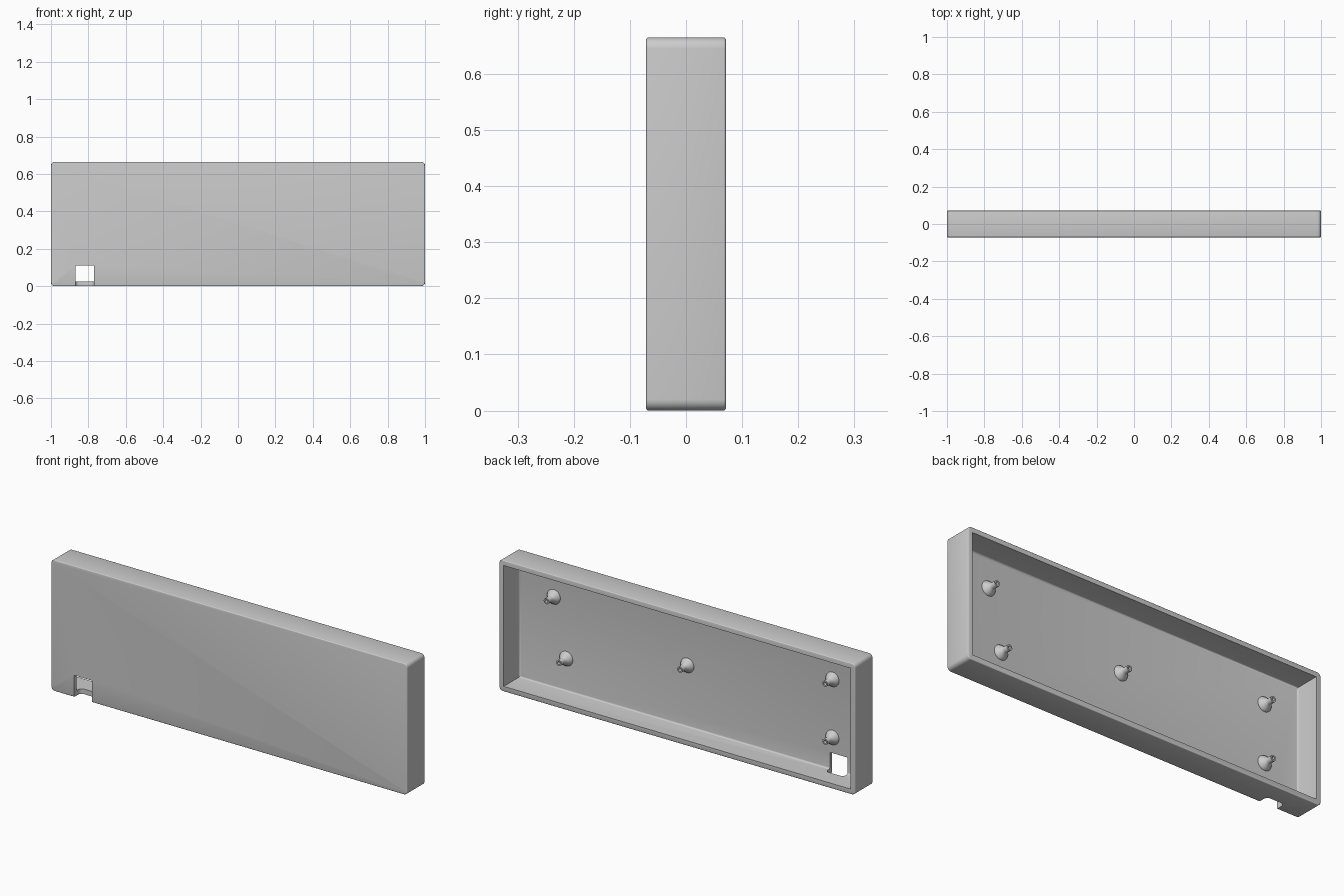
import bpy, bmesh, math
from mathutils import Matrix, Vector

old = bpy.data.objects.get("Cube")
if old:
    bpy.data.objects.remove(old, do_unlink=True)

# Overall sizes
W, D, H = 2.0, 0.142, 0.665
WALL, FLOOR = 0.026, 0.017
FLOOR_Y = -D / 2 + FLOOR

grey = bpy.data.materials.new("plastic grey")
grey.use_nodes = True
color = (0.6, 0.6, 0.6, 1)
grey.diffuse_color = color
grey.node_tree.nodes["Principled BSDF"].inputs["Base Color"].default_value = color


def add_object(name, bm):
    bmesh.ops.recalc_face_normals(bm, faces=bm.faces)
    mesh = bpy.data.meshes.new(name)
    bm.to_mesh(mesh)
    bm.free()
    mesh.materials.append(grey)
    obj = bpy.data.objects.new(name, mesh)
    bpy.context.collection.objects.link(obj)
    return obj


def box(lo, hi):
    """Box between two corners."""
    lo, hi = Vector(lo), Vector(hi)
    bm = bmesh.new()
    bmesh.ops.create_cube(bm, size=1)
    for v in bm.verts:
        v.co = Vector((c + 0.5) * (b - a) + a for c, a, b in zip(v.co, lo, hi))
    return bm


def round_edges(bm, rule, radius, segments):
    edges = [e for e in bm.edges if rule(e.verts[0].co, e.verts[1].co)]
    bmesh.ops.bevel(bm, geom=edges, offset=radius, segments=segments,
                    profile=0.5, affect='EDGES')


def smooth(obj):
    bpy.ops.object.select_all(action='DESELECT')
    obj.select_set(True)
    bpy.context.view_layer.objects.active = obj
    bpy.ops.object.shade_smooth_by_angle(angle=math.radians(35))


def cut(obj, cutter):
    mod = obj.modifiers.new(cutter.name, 'BOOLEAN')
    mod.operation = 'DIFFERENCE'
    mod.solver = 'EXACT'
    mod.object = cutter
    bpy.context.view_layer.objects.active = obj
    bpy.ops.object.modifier_apply(modifier=mod.name)
    bpy.data.objects.remove(cutter, do_unlink=True)


def same_y(y):
    return lambda a, b: abs(a.y - y) < 1e-4 and abs(b.y - y) < 1e-4


# Shell with rounded corners and softened front and back rims
bm = box((-W / 2, -D / 2, 0), (W / 2, D / 2, H))
round_edges(bm, lambda a, b: abs(a.y - b.y) > 0.1, 0.02, 6)
for y in (-D / 2, D / 2):
    round_edges(bm, same_y(y), 0.004, 3)
shell = add_object("case_shell", bm)

# Hollow, open at the back, with a small fillet around the floor
bm = box((-W / 2 + WALL, FLOOR_Y, WALL), (W / 2 - WALL, D, H - WALL))
round_edges(bm, same_y(FLOOR_Y), 0.008, 4)
cut(shell, add_object("hollow", bm))

# Cable notch through the front panel and partly into the lower wall
bm = box((-0.87, -D, -0.1), (-0.77, -0.02, 0.11))
round_edges(bm, lambda a, b: abs(a.z - b.z) > 0.1 and a.y > -0.05, 0.02, 5)
cut(shell, add_object("notch", bm))
smooth(shell)

# Mounting posts: flared foot, slim neck and a screw hole
profile = [(0.037, -0.004), (0.037, 0.002), (0.033, 0.009), (0.025, 0.018),
           (0.018, 0.026), (0.015, 0.034), (0.015, 0.06), (0.008, 0.06),
           (0.008, 0.02), (0, 0.02)]


def post(name, x, z):
    bm = bmesh.new()
    verts = [bm.verts.new((r, y, 0)) for r, y in profile]
    edges = [bm.edges.new(pair) for pair in zip(verts, verts[1:])]
    bmesh.ops.spin(bm, geom=verts + edges, cent=(0, 0, 0), axis=(0, 1, 0),
                   angle=math.tau, steps=24)
    bmesh.ops.remove_doubles(bm, verts=bm.verts, dist=1e-5)
    bm.transform(Matrix.Translation((x, FLOOR_Y, z)))
    smooth(add_object(name, bm))


LOW, MID, HIGH = 0.19, 0.338, 0.485
post("left_upper_post", 0.78, HIGH)
post("left_lower_post", 0.71, LOW)
post("middle_post", 0.03, MID)
post("right_upper_post", -0.785, HIGH)
post("right_lower_post", -0.785, LOW)
